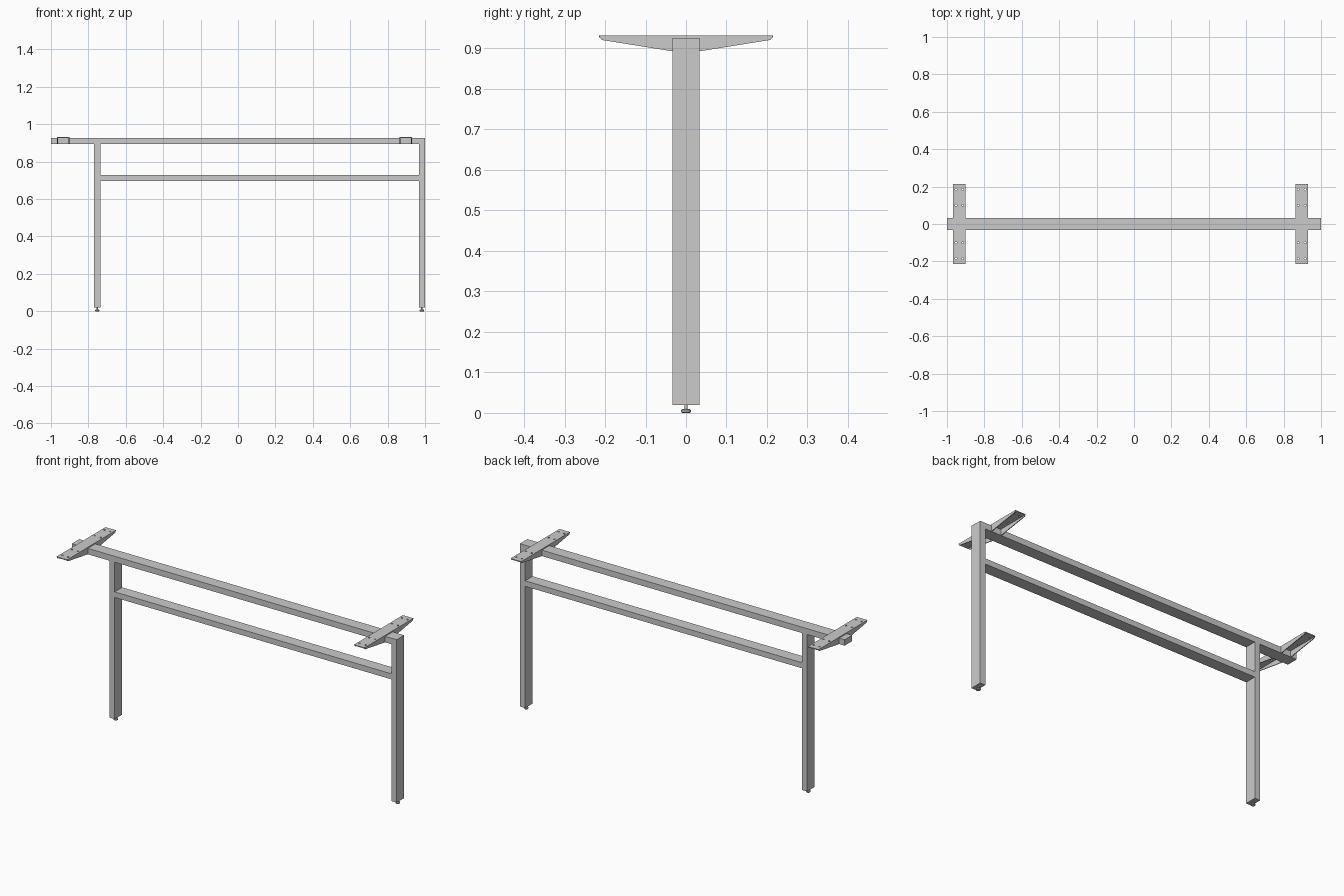
import bpy, bmesh
from math import cos, sin, pi

if "Cube" in bpy.data.objects:
    bpy.data.objects.remove(bpy.data.objects["Cube"])

T = 0.033            # tube thickness, also half the tube depth
TOP = 0.926          # top of the beam
PLATE = 0.932        # top of the brackets


def finish(name, bm):
    bmesh.ops.recalc_face_normals(bm, faces=bm.faces)
    me = bpy.data.meshes.new(name)
    bm.to_mesh(me)
    bm.free()
    ob = bpy.data.objects.new(name, me)
    bpy.context.collection.objects.link(ob)
    return ob


def box(name, x0, x1, y0, y1, z0, z1):
    bm = bmesh.new()
    bmesh.ops.create_cube(bm, size=1)
    for v in bm.verts:
        v.co = (x1 if v.co.x > 0 else x0, y1 if v.co.y > 0 else y0, z1 if v.co.z > 0 else z0)
    return finish(name, bm)


def sheet(name, loops, depth):
    """Fill closed loops (outline plus holes) and extrude them."""
    bm = bmesh.new()
    for loop in loops:
        vs = [bm.verts.new(p) for p in loop]
        for a, b in zip(vs, vs[1:] + vs[:1]):
            bm.edges.new((a, b))
    bmesh.ops.triangle_fill(bm, edges=bm.edges[:], use_beauty=True)
    ext = bmesh.ops.extrude_face_region(bm, geom=bm.faces[:], use_keep_orig=True)
    moved = [g for g in ext["geom"] if isinstance(g, bmesh.types.BMVert)]
    bmesh.ops.translate(bm, verts=moved, vec=depth)
    return finish(name, bm)


def lathe(name, profile, x, n=20):
    bm = bmesh.new()
    rings = [[bm.verts.new((x + r * cos(2 * pi * i / n), r * sin(2 * pi * i / n), z))
              for i in range(n)] for r, z in profile]
    for a, b in zip(rings, rings[1:]):
        for i in range(n):
            j = (i + 1) % n
            bm.faces.new((a[i], a[j], b[j], b[i]))
    bm.faces.new(rings[0])
    bm.faces.new(rings[-1])
    ob = finish(name, bm)
    bpy.context.view_layer.objects.active = ob
    ob.select_set(True)
    bpy.ops.object.shade_smooth_by_angle()
    ob.select_set(False)


# Top beam and lower rail
box("top_beam", -1, 1, -T, T, TOP - T, TOP)
box("lower_rail", -0.737, 1 - T, -T, T, 0.697, 0.728)

# Legs with levelling feet
foot = [(0.010, 0), (0.012, 0.002), (0.012, 0.007), (0.008, 0.010), (0.004, 0.010), (0.004, 0.021)]
for side, x in (("left", -0.769), ("right", 1 - T)):
    box(side + "_leg", x, x + T, -T, T, 0.02, TOP - T)
    lathe(side + "_foot", foot, x + T / 2)

# Tabletop brackets: drilled plate with two tapered, notched flanges
W, F, L = 0.0325, 0.004, 0.215
half = [(T, TOP), (T, TOP - T), (0.208, 0.921), (L, PLATE)]
profile = half + [(-y, z) for y, z in reversed(half)]
for side, x in (("left", -0.934), ("right", 0.897)):
    for edge, fx in (("outer", x - W), ("inner", x + W - F)):
        sheet(f"{side}_bracket_{edge}_flange", [[(fx, y, z) for y, z in profile]], (F, 0, 0))
    w = W - F
    loops = [[(x - w, -L, PLATE), (x + w, -L, PLATE), (x + w, L, PLATE), (x - w, L, PLATE)]]
    for hy in (-0.185, -0.1, 0.1, 0.185):
        for hx in (-0.018, 0.018):
            loops.append([(x + hx + 0.005 * cos(2 * pi * i / 12), hy + 0.005 * sin(2 * pi * i / 12), PLATE)
                          for i in range(12)])
    sheet(side + "_bracket_plate", loops, (0, 0, -0.005))
